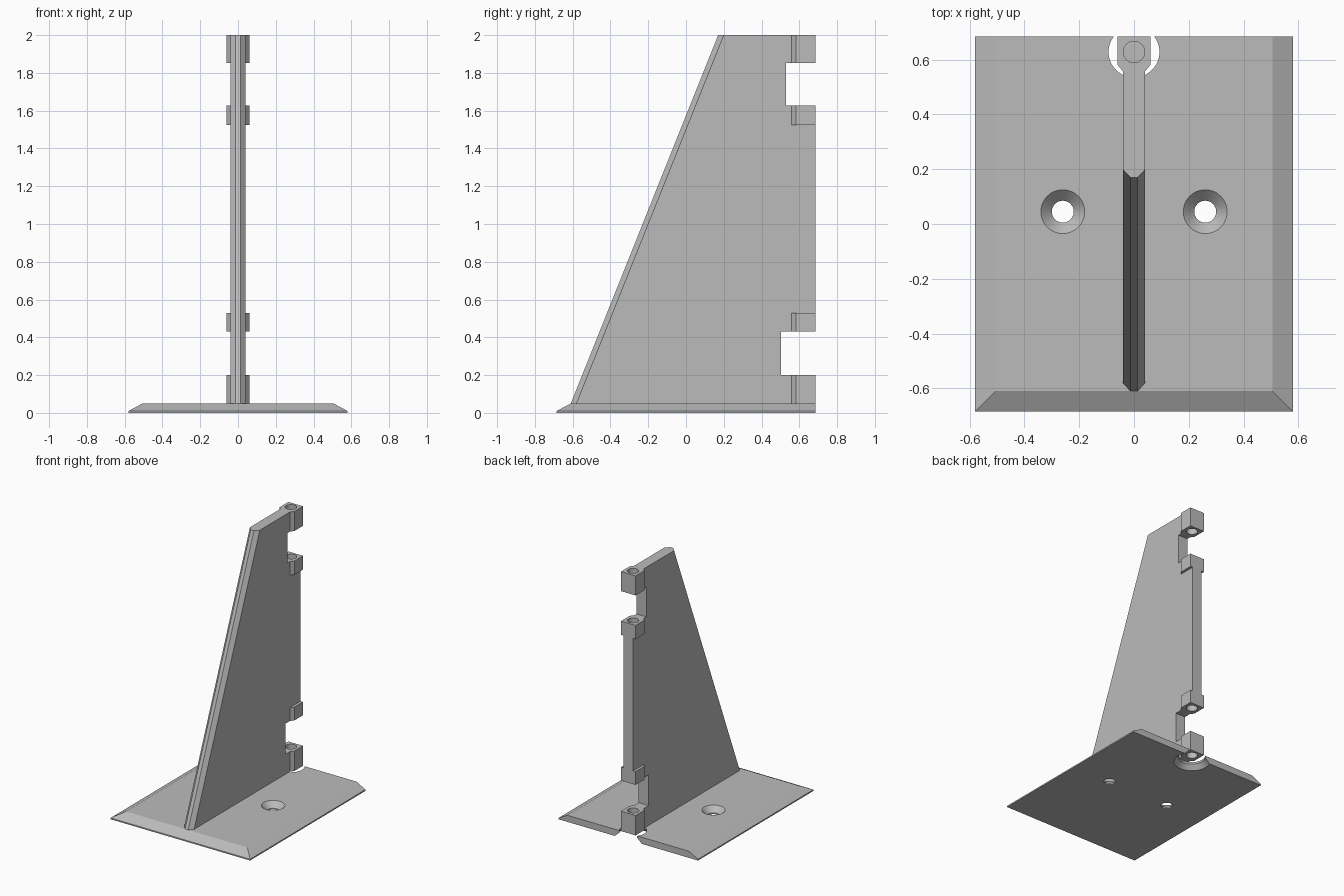
import bpy
import bmesh
import math

if "Cube" in bpy.data.objects:
    bpy.data.objects.remove(bpy.data.objects["Cube"], do_unlink=True)

grey = bpy.data.materials.new("light grey")
grey.use_nodes = True
colour = (0.5, 0.5, 0.5, 1)
grey.diffuse_color = colour
grey.node_tree.nodes["Principled BSDF"].inputs["Base Color"].default_value = colour

BACK = 0.685      # rear face of the whole part
TOP = 0.05        # upper face of the base plate
PIN_Y = 0.628     # hinge pin axis


def loft(name, layers):
    """Solid through stacked outlines, each given as (z, [(x, y), ...])."""
    bm = bmesh.new()
    rings = [[bm.verts.new((x, y, z)) for x, y in pts] for z, pts in layers]
    count = len(rings[0])
    for low, high in zip(rings, rings[1:]):
        for i in range(count):
            j = (i + 1) % count
            bm.faces.new((low[i], low[j], high[j], high[i]))
    bm.faces.new(rings[0][::-1])
    bm.faces.new(rings[-1])
    bmesh.ops.recalc_face_normals(bm, faces=bm.faces)
    mesh = bpy.data.meshes.new(name)
    bm.to_mesh(mesh)
    bm.free()
    mesh.materials.append(grey)
    obj = bpy.data.objects.new(name, mesh)
    bpy.context.collection.objects.link(obj)
    return obj


def mirrored(half):
    """Complete an outline from its +x half, listed front to back."""
    return half + [(-x, y) for x, y in reversed(half)]


def rect(w, front, back):
    return mirrored([(w, front), (w, back)])


def turned(name, x, y, profile):
    """Round solid from (z, radius) pairs."""
    n = 48
    steps = [2 * math.pi * i / n for i in range(n)]
    return loft(name, [(z, [(x + r * math.cos(a), y + r * math.sin(a))
                            for a in steps]) for z, r in profile])


def combine(target, tool, operation):
    mod = target.modifiers.new(operation, 'BOOLEAN')
    mod.operation = operation
    mod.solver = 'EXACT'
    mod.object = tool
    bpy.context.view_layer.objects.active = target
    bpy.ops.object.modifier_apply(modifier=mod.name)
    bpy.data.objects.remove(tool, do_unlink=True)


# Base plate, bevelled on the front and both sides
base = loft("base_plate", [(0, rect(0.58, -BACK, BACK)),
                           (0.01, rect(0.58, -BACK, BACK)),
                           (TOP, rect(0.505, -0.61, BACK))])

# Countersunk screw holes
for x in (-0.26, 0.26):
    combine(base, turned("screw_cutter", x, 0.045,
                         [(-0.1, 0.04), (0.01, 0.04), (TOP, 0.08), (0.06, 0.09)]),
            'DIFFERENCE')

# Flared recess under the hinge, open at the back
combine(base, turned("recess_cutter", 0, PIN_Y,
                     [(-0.01, 0.135), (0.035, 0.093), (0.1, 0.093)]), 'DIFFERENCE')


# Upright fin with a sloping, bevelled leading edge
def fin_outline(front):
    return mirrored([(0.013, front), (0.041, front + 0.03), (0.041, BACK)])


fin = loft("fin", [(TOP, fin_outline(-0.61)), (2, fin_outline(0.17))])

# Gaps in the rear edge between the hinge knuckles
for low, high, depth in ((0.2, 0.43, 0.503), (1.628, 1.853, 0.53)):
    outline = rect(0.2, depth, 0.9)
    combine(fin, loft("gap_cutter", [(low, outline), (high, outline)]), 'DIFFERENCE')

# Hinge knuckles
knuckle = mirrored([(0.041, 0.558), (0.061, 0.582), (0.061, BACK)])
for low, high in ((TOP, 0.2), (0.43, 0.53), (1.525, 1.628), (1.853, 2)):
    combine(fin, loft("knuckle", [(low, knuckle), (high, knuckle)]), 'UNION')

# Blind pin holes from the bottom and the top
for low, high in ((0, 0.53), (1.525, 2.1)):
    combine(fin, turned("pin_cutter", 0, PIN_Y, [(low, 0.039), (high, 0.039)]),
            'DIFFERENCE')

# Smooth round holes, sharp edges elsewhere
for obj in (base, fin):
    bpy.ops.object.select_all(action='DESELECT')
    obj.select_set(True)
    bpy.context.view_layer.objects.active = obj
    bpy.ops.object.shade_smooth_by_angle(angle=math.radians(20))
